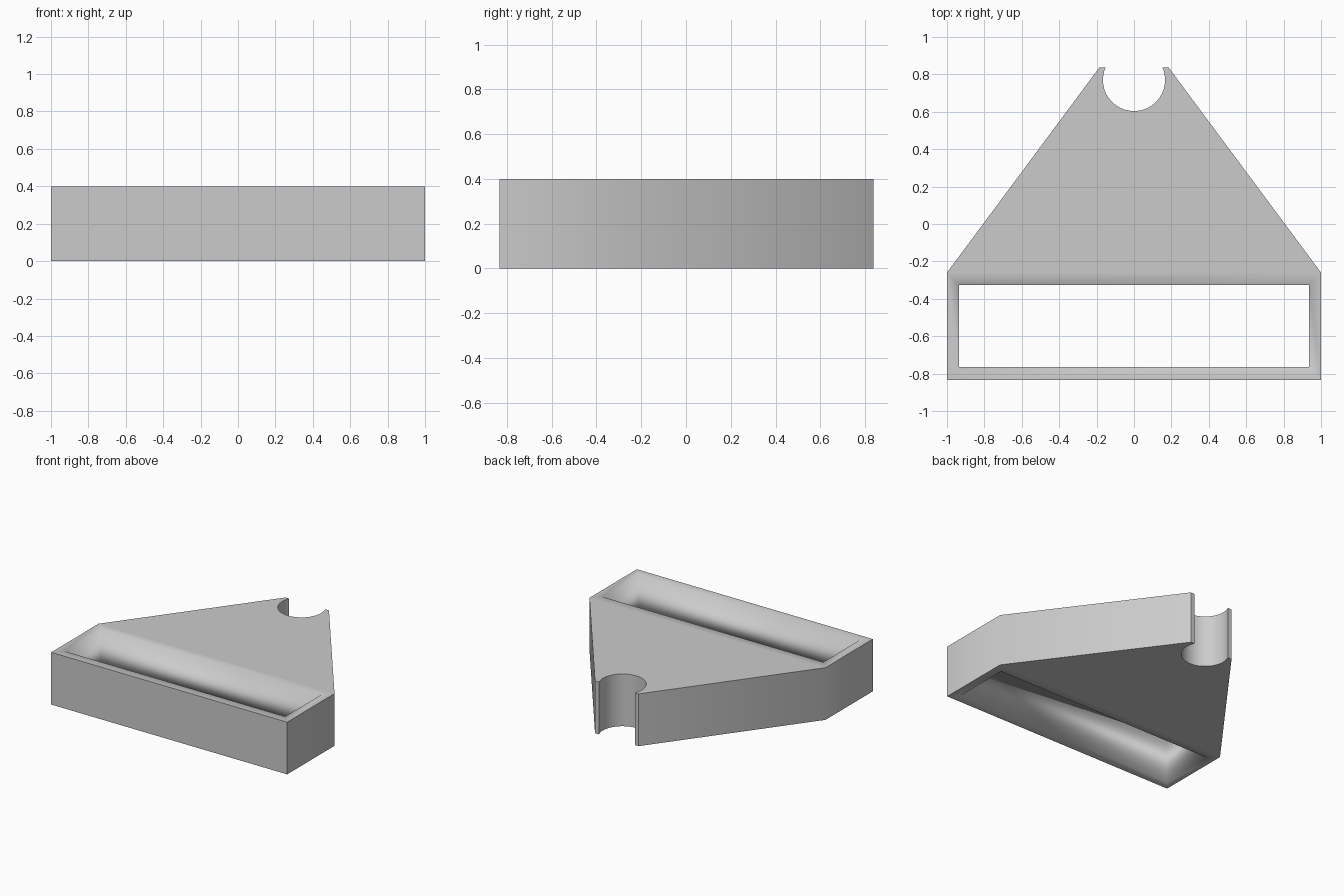
import bpy
import bmesh
import math

if "Cube" in bpy.data.objects:
    bpy.data.objects.remove(bpy.data.objects["Cube"])

HEIGHT = 0.4
FRONT, SHOULDER, TIP = -0.833, -0.26, 0.837
NOTCH_Y, NOTCH_R, NOTCH_SEGMENTS = 0.77, 0.166, 40

bm = bmesh.new()


def ring(points):
    return [bm.verts.new((x, y, 0)) for x, y in points]


# Flat frame around the rectangular slot
outer = ring([(-1, FRONT), (1, FRONT), (1, SHOULDER), (-1, SHOULDER)])
inner = ring([(-0.935, -0.765), (0.935, -0.765), (0.935, -0.325), (-0.935, -0.325)])
for i in range(4):
    j = (i + 1) % 4
    bm.faces.new((outer[i], outer[j], inner[j], inner[i]))

# Tapering plate with a round open notch at its tip
a0 = math.asin((TIP - NOTCH_Y) / NOTCH_R)
sweep = math.pi + 2 * a0
arc = []
for i in range(NOTCH_SEGMENTS + 1):
    a = a0 - sweep * i / NOTCH_SEGMENTS
    arc.append((NOTCH_R * math.cos(a), NOTCH_Y + NOTCH_R * math.sin(a)))
tip = ring([(0.185, TIP)] + arc + [(-0.185, TIP)])
bm.faces.new([outer[3], outer[2]] + tip)

# Thicken the profile into a solid
bottom = bm.faces[:]
top = bmesh.ops.extrude_face_region(bm, geom=bottom, use_keep_orig=True)["geom"]
bmesh.ops.translate(bm, verts=[v for v in top if isinstance(v, bmesh.types.BMVert)],
                    vec=(0, 0, HEIGHT))
bmesh.ops.recalc_face_normals(bm, faces=bm.faces)

# Smooth shading, with crisp outer edges and a soft slot rim
for f in bm.faces:
    f.smooth = True


def in_slot(v):
    return abs(v.co.x) < 0.95 and -0.78 < v.co.y < -0.3


for e in bm.edges:
    soft_rim = all(in_slot(v) for v in e.verts)
    e.smooth = soft_rim or e.calc_face_angle(0) < math.radians(40)

mesh = bpy.data.meshes.new("slotted_bracket")
bm.to_mesh(mesh)
bm.free()
bracket = bpy.data.objects.new("slotted_bracket", mesh)
bpy.context.collection.objects.link(bracket)
